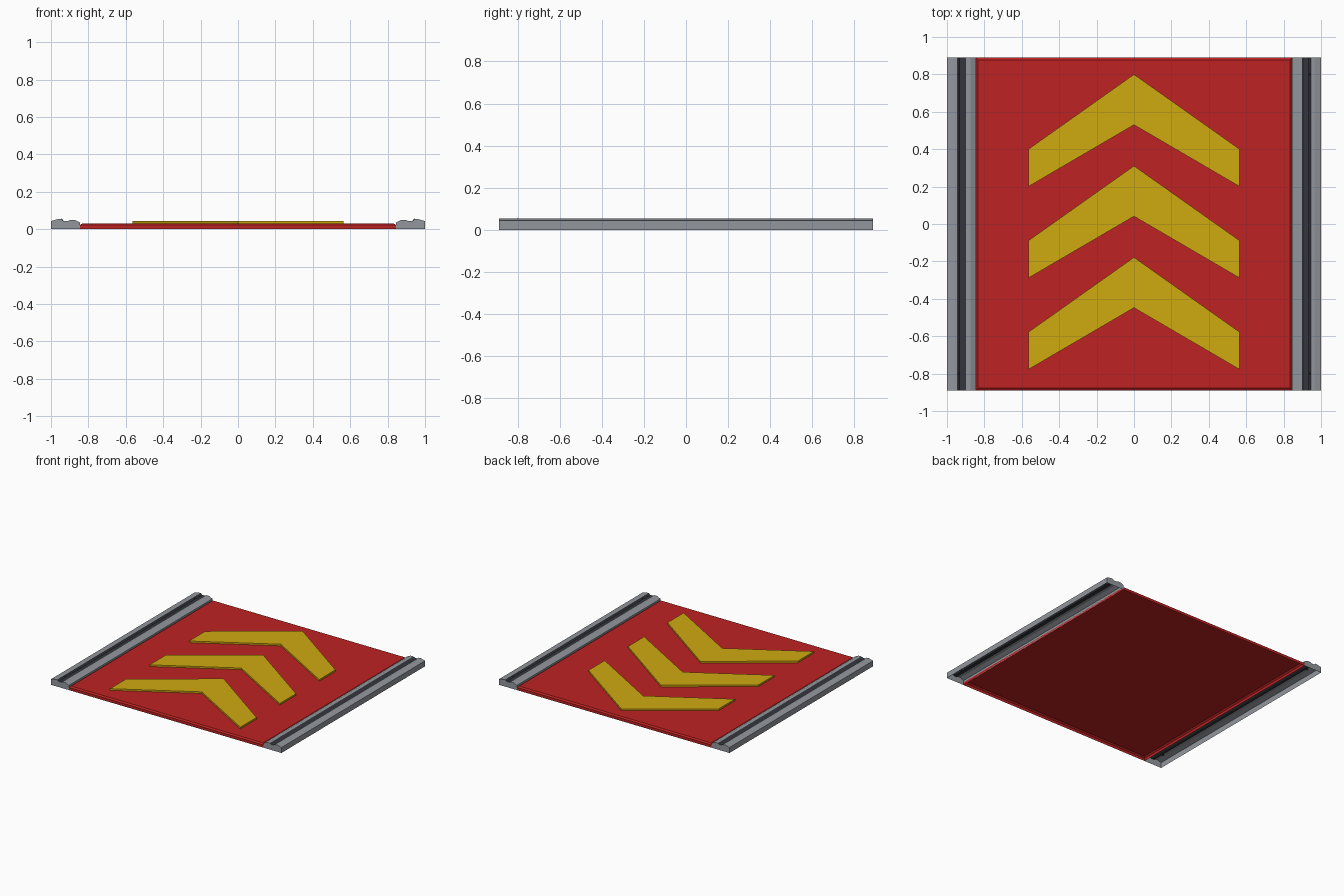
import bpy, bmesh

if "Cube" in bpy.data.objects:
    bpy.data.objects.remove(bpy.data.objects["Cube"])


def material(name, rgb):
    m = bpy.data.materials.new(name)
    m.diffuse_color = (*rgb, 1)
    m.use_nodes = True
    m.node_tree.nodes["Principled BSDF"].inputs["Base Color"].default_value = m.diffuse_color
    return m


RED = material("red paint", (0.52, 0.016, 0.016))
YELLOW = material("yellow paint", (0.62, 0.40, 0.005))
GREY = material("grey metal", (0.29, 0.31, 0.34))
DARK = material("dark rubber", (0.035, 0.037, 0.045))
HALF = 0.89  # half length along y


def finish(name, bm, mats):
    me = bpy.data.meshes.new(name)
    bm.to_mesh(me)
    bm.free()
    for m in mats:
        me.materials.append(m)
    ob = bpy.data.objects.new(name, me)
    bpy.context.collection.objects.link(ob)
    return ob


def loft(bm, a, b):
    """Bridge two equal closed rings with quads."""
    n = len(a)
    return [bm.faces.new((a[i], a[(i + 1) % n], b[(i + 1) % n], b[i])) for i in range(n)]


# Floor panel: an open-bottomed tray with a chamfered upper edge
bm = bmesh.new()
rings = []
for inset, z in ((0, 0), (0, 0.021), (0.012, 0.03)):
    x, y = 0.845 - inset, HALF - inset
    rings.append([bm.verts.new(p) for p in ((-x, -y, z), (x, -y, z), (x, y, z), (-x, y, z))])
loft(bm, rings[0], rings[1])
loft(bm, rings[1], rings[2])
bm.faces.new(rings[2])
finish("floor_panel", bm, [RED])

# Three raised chevrons pointing to the back, without undersides
CHEVRON = [(0, 0.53), (0.565, 0.20), (0.565, 0.40), (0, 0.80), (-0.565, 0.40), (-0.565, 0.20)]
for i in range(3):
    bm = bmesh.new()
    low, high = [[bm.verts.new((x, y - 0.489 * i, z)) for x, y in CHEVRON] for z in (0.03, 0.043)]
    loft(bm, low, high)
    # split along the centre line so that each half is convex
    bm.faces.new([high[k] for k in (0, 1, 2, 3)])
    bm.faces.new([high[k] for k in (0, 3, 4, 5)])
    finish(f"chevron_{i + 1}", bm, [YELLOW])

# Side rails: hollow profile with end caps and a dark groove along the top
RAIL = [(0.845, 0), (0.845, 0.036), (0.875, 0.05), (0.898, 0.05), (0.91, 0.043),
        (0.934, 0.043), (0.945, 0.053), (0.965, 0.053), (1.0, 0.043), (1.0, 0)]
for side, label in ((1, "right"), (-1, "left")):
    bm = bmesh.new()
    front, back = [[bm.verts.new((side * x, y, z)) for x, z in RAIL] for y in (-HALF, HALF)]
    faces = []
    for k in range(len(RAIL) - 1):
        f = bm.faces.new((front[k], back[k], back[k + 1], front[k + 1]))
        f.material_index = 1 if k in (3, 4, 5) else 0
        faces.append(f)
    faces.append(bm.faces.new(front))
    faces.append(bm.faces.new(back[::-1]))
    if side == 1:
        bmesh.ops.reverse_faces(bm, faces=faces)
    bm.normal_update()
    if faces[4].normal.z < 0:
        bmesh.ops.reverse_faces(bm, faces=faces)
    finish(f"{label}_rail", bm, [GREY, DARK])

    # Tiny stops in the groove near both ends
    bm = bmesh.new()
    for y in (-0.8, 0.8):
        r = bmesh.ops.create_cone(bm, cap_ends=False, segments=4, radius1=0.01, radius2=0, depth=0.012)
        bmesh.ops.translate(bm, verts=r["verts"], vec=(side * 0.942, y, 0.05))
    finish(f"{label}_groove_stops", bm, [DARK])
